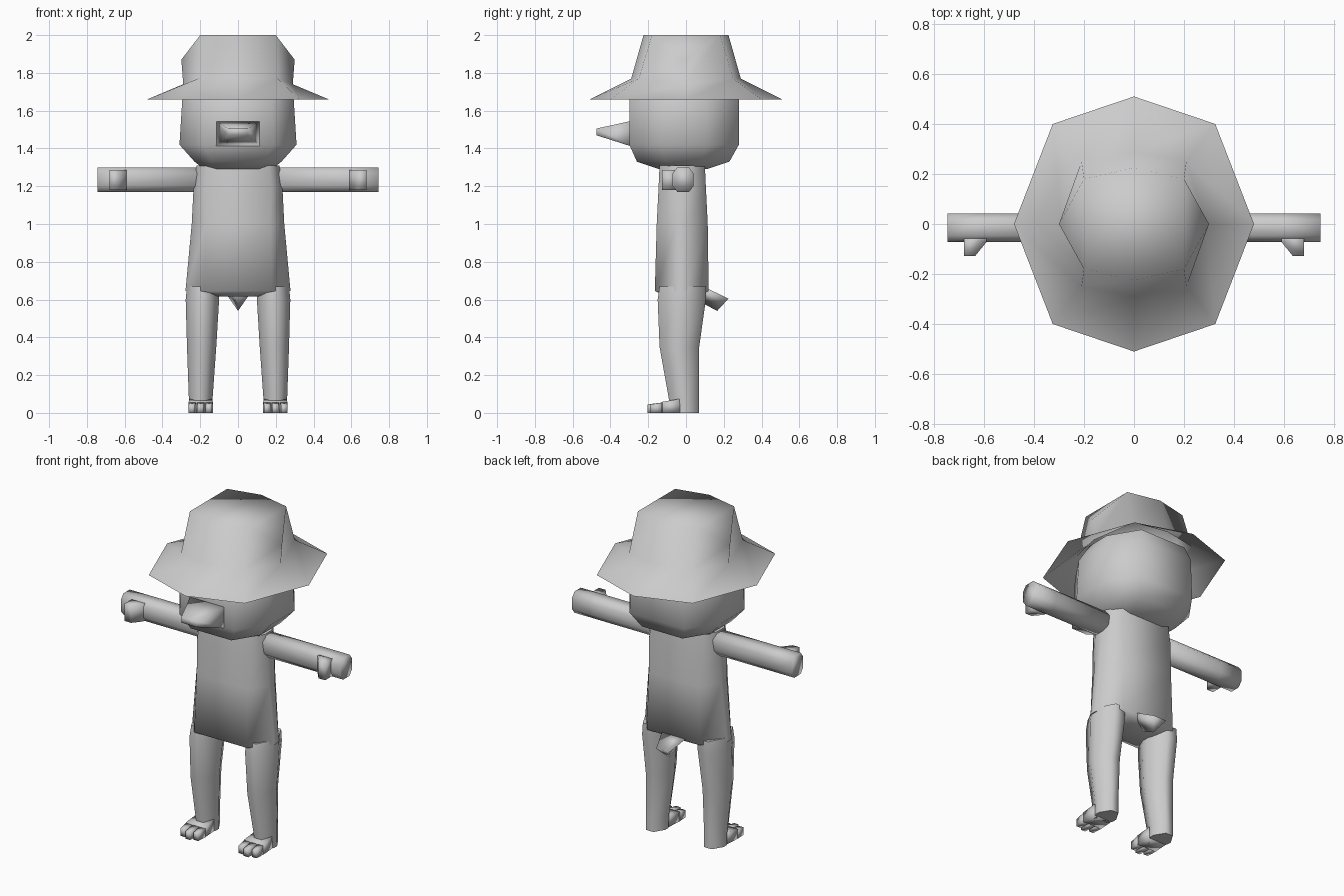
import bpy, bmesh, math

if "Cube" in bpy.data.objects:
    bpy.data.objects.remove(bpy.data.objects["Cube"])

grey = bpy.data.materials.new("plain grey")
grey.diffuse_color = (0.6, 0.6, 0.6, 1)
grey.use_nodes = True
grey.node_tree.nodes["Principled BSDF"].inputs["Base Color"].default_value = grey.diffuse_color


def finish(name, bm, angle=60, mirror=False):
    bmesh.ops.recalc_face_normals(bm, faces=bm.faces)
    me = bpy.data.meshes.new(name)
    bm.to_mesh(me)
    bm.free()
    me.materials.append(grey)
    for p in me.polygons:
        p.use_smooth = True
    me.set_sharp_from_angle(angle=math.radians(angle))
    ob = bpy.data.objects.new(name, me)
    bpy.context.collection.objects.link(ob)
    if mirror:
        ob.modifiers.new("mirror", 'MIRROR').use_mirror_merge = False
    return ob


def skin(rings, caps=(True, True)):
    """Skin a list of equal-length point rings."""
    bm = bmesh.new()
    vs = [[bm.verts.new(p) for p in r] for r in rings]
    n = len(vs[0])
    for a, b in zip(vs, vs[1:]):
        for i in range(n):
            j = (i + 1) % n
            bm.faces.new((a[i], a[j], b[j], b[i]))
    if caps[0]:
        bm.faces.new(vs[0][::-1])
    if caps[1]:
        bm.faces.new(vs[-1])
    return bm, vs


def loft(name, rings, caps=(True, True), angle=60, mirror=False):
    return finish(name, skin(rings, caps)[0], angle, mirror)


def octagon(x0, x1, y0, y1, z, kx=0.6, ky=0.4):
    """Box-like eight-sided section with cut corners."""
    cx, cy, hx, hy = (x0 + x1) / 2, (y0 + y1) / 2, (x1 - x0) / 2, (y1 - y0) / 2
    pts = [(kx, -1), (1, -ky), (1, ky), (kx, 1), (-kx, 1), (-1, ky), (-1, -ky), (-kx, -1)]
    return [(cx + hx * a, cy + hy * b, z) for a, b in pts]


def hat_ring(xs, xd, yd, ye, z, zs):
    """Side point, diagonal point and end point, repeated round the hat."""
    return [(xs, 0, zs), (xd, yd, z), (0, ye, z), (-xd, yd, z),
            (-xs, 0, zs), (-xd, -yd, z), (0, -ye, z), (xd, -yd, z)]


# hat: brim, crown foot, crown rim with lower sides, then the level top
bm, vs = skin([hat_ring(0.48, 0.325, 0.40, 0.51, 1.66, 1.66),
               hat_ring(0.29, 0.21, 0.25, 0.29, 1.77, 1.74),
               hat_ring(0.30, 0.20, 0.18, 0.225, 2.0, 1.87)], (False, False))
v = vs[-1]
bm.faces.new((v[1], v[2], v[3], v[5], v[6], v[7]))
bm.faces.new((v[0], v[1], v[7]))
bm.faces.new((v[4], v[5], v[3]))
finish("hat", bm, 180)

# head
loft("head", [octagon(-0.18, 0.18, -0.14, 0.11, 1.29),
              octagon(-0.23, 0.23, -0.26, 0.23, 1.33),
              octagon(-0.31, 0.31, -0.30, 0.28, 1.42),
              octagon(-0.295, 0.295, -0.30, 0.28, 1.66),
              octagon(-0.26, 0.26, -0.25, 0.25, 1.745, 0.6, 0.3)])


def slab(x, y, z0, z1):
    return [(-x, y, z0), (x, y, z0), (x, y, z1), (-x, y, z1)]


# snout
loft("snout", [slab(0.122, -0.28, 1.408, 1.548), slab(0.052, -0.475, 1.47, 1.505)], angle=180)

# torso: side corners pulled in so the section is nearly a hexagon
loft("torso", [octagon(-0.12, 0.12, -0.10, 0.07, 0.615, 0.65, 0.15),
               octagon(-0.278, 0.278, -0.165, 0.12, 0.645, 0.65, 0.15),
               octagon(-0.245, 0.245, -0.155, 0.115, 1.0, 0.7, 0.2),
               octagon(-0.235, 0.235, -0.145, 0.105, 1.2, 0.75, 0.3),
               octagon(-0.22, 0.22, -0.14, 0.10, 1.31, 0.75, 0.3)], angle=70)

# legs
loft("legs", [octagon(0.135, 0.26, -0.085, 0.07, 0, 0.4, 0.2),
              octagon(0.135, 0.26, -0.09, 0.07, 0.07, 0.4, 0.2),
              octagon(0.115, 0.27, -0.14, 0.07, 0.35, 0.4, 0.2),
              octagon(0.10, 0.277, -0.15, 0.105, 0.60, 0.4, 0.2),
              octagon(0.10, 0.27, -0.14, 0.105, 0.67, 0.4, 0.2)], angle=80, mirror=True)


def block(x0, x1, y, z):
    return [(x0, y, 0), (x1, y, 0), (x1, y, z), (x0, y, z)]


# feet and three toes each
loft("feet", [block(0.14, 0.255, -0.03, 0.075), block(0.133, 0.262, -0.13, 0.058)],
     angle=180, mirror=True)
for i in range(3):
    x = 0.133 + i * 0.045
    tip = -0.205 if i == 1 else -0.19
    loft("toe", [block(x, x + 0.039, -0.125, 0.055),
                 block(x + 0.004, x + 0.035, tip, 0.045)], angle=180, mirror=True)


# arms
def arm_ring(x):
    return [(x, a, b) for a, b, _ in octagon(-0.071, 0.041, 1.17, 1.30, 0, 0.55, 0.5)]


loft("arms", [arm_ring(0.16), arm_ring(0.60), arm_ring(0.745)], angle=180, mirror=True)

# thumbs
loft("thumbs", [[(0.59, -0.05, z), (0.59, -0.072, z), (0.635, -0.128, z),
                 (0.68, -0.128, z), (0.68, -0.05, z)] for z in (1.18, 1.285)],
     angle=180, mirror=True)

# tail: short tapering prism with its ridge below
loft("tail", [[(-0.09, 0.09, 0.67), (0.09, 0.09, 0.67), (0, 0.08, 0.585)],
              [(-0.045, 0.225, 0.605), (0.045, 0.225, 0.605), (0, 0.165, 0.54)]], angle=180)
